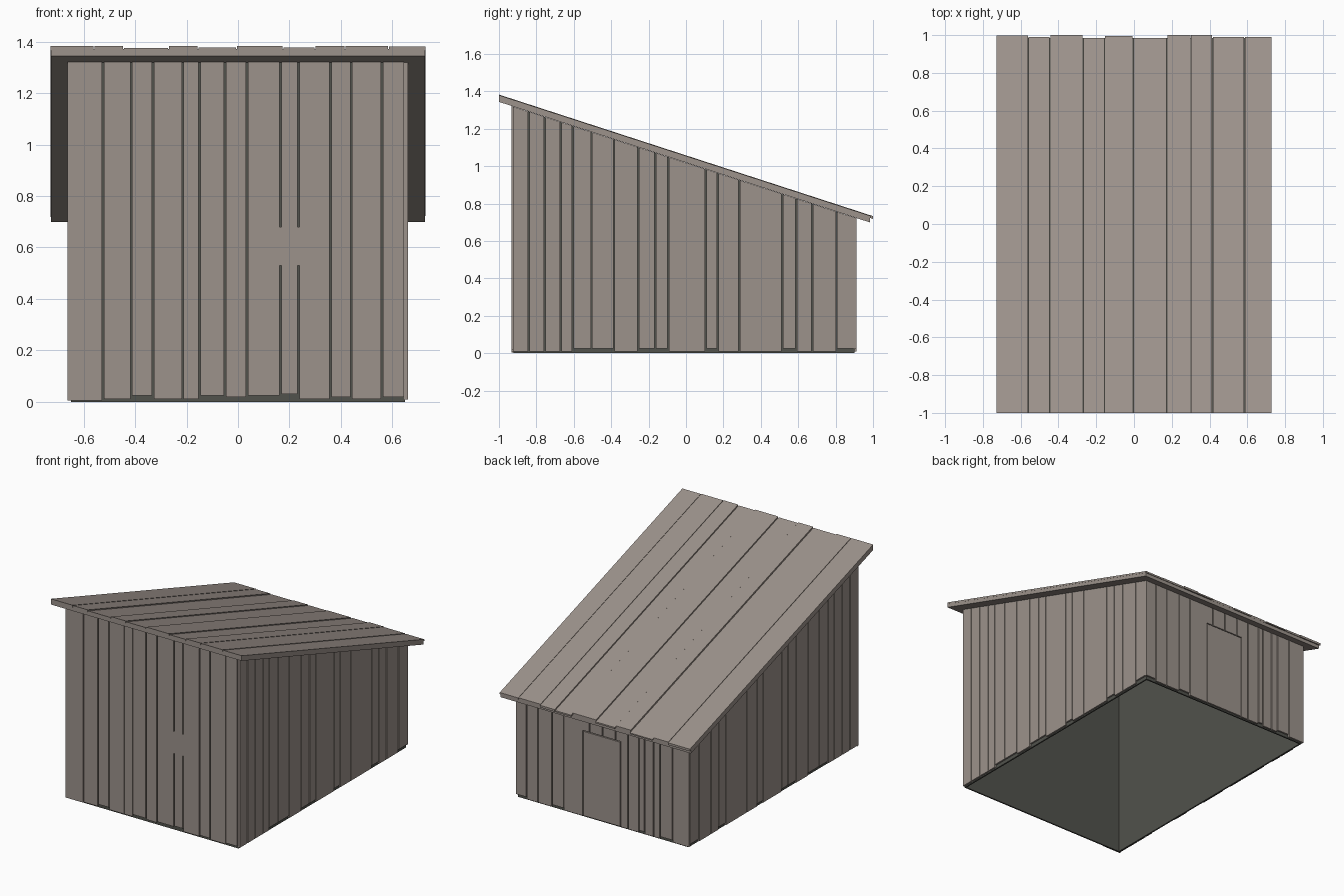
import bpy
import bmesh

cube = bpy.data.objects.get("Cube")
if cube:
    bpy.data.objects.remove(cube, do_unlink=True)


def material(name, rgb):
    m = bpy.data.materials.new(name)
    m.use_nodes = True
    m.diffuse_color = (*rgb, 1)
    m.node_tree.nodes["Principled BSDF"].inputs["Base Color"].default_value = (*rgb, 1)
    return m


WOOD = material("weathered wood", (0.335, 0.29, 0.26))
DARK = material("dark lining", (0.082, 0.084, 0.072))
WALL_GAP = 0.007
ROOF_GAP = 0.004


def under(y):
    """Height of the roof underside."""
    return 1.344 - 0.325 * (y + 1)


def roof_level(offset):
    return lambda y: under(y) + offset


def board(bm, x0, x1, y0, y1, low, high):
    """Box whose bottom and top follow a height or a slope."""
    def height(h, y):
        return h(y) if callable(h) else h
    corners = [(x0, y0), (x1, y0), (x1, y1), (x0, y1)]
    bottom = [bm.verts.new((x, y, height(low, y))) for x, y in corners]
    top = [bm.verts.new((x, y, height(high, y))) for x, y in corners]
    bm.faces.new(bottom[::-1])
    bm.faces.new(top)
    for i in range(4):
        j = (i + 1) % 4
        bm.faces.new((bottom[i], bottom[j], top[j], top[i]))


def build(name, mat, boards):
    bm = bmesh.new()
    for b in boards:
        board(bm, *b)
    mesh = bpy.data.meshes.new(name)
    bm.to_mesh(mesh)
    bm.free()
    mesh.materials.append(mat)
    obj = bpy.data.objects.new(name, mesh)
    bpy.context.collection.objects.link(obj)


def spans(seams, gap=WALL_GAP):
    """Neighbouring seam pairs, pulled in by the gap except at the ends."""
    last = len(seams) - 2
    for i, (a, b) in enumerate(zip(seams, seams[1:])):
        yield a + (gap / 2 if i else 0), b - (gap / 2 if i < last else 0)


# Hollow dark lining, open at the bottom, seen through the gaps and from below
top = roof_level(-0.001)
build("inner_lining", DARK, [
    (-0.65, 0.65, -0.923, -0.913, 0, top),
    (-0.65, 0.65, 0.89, 0.9, 0, top),
    (-0.65, -0.64, -0.913, 0.89, 0, top),
    (0.64, 0.65, -0.913, 0.89, 0, top),
    (-0.64, 0.64, -0.913, 0.89, roof_level(-0.01), top),
])

# Front wall, with two seams closed by a short filler
seams = [-0.663, -0.525, -0.415, -0.33, -0.215, -0.15, -0.05, 0.035,
         0.165, 0.235, 0.36, 0.44, 0.56, 0.645]
feet = [5, 10, 25, 10, 10, 25, 18, 25, 30, 10, 18, 10, 18]
build("front_wall", WOOD, [(a, b, -0.933, -0.918, f / 1000, top)
                           for (a, b), f in zip(spans(seams), feet)])
build("front_filler", WOOD, [(x - WALL_GAP / 2, x + WALL_GAP / 2, -0.933, -0.918, 0.53, 0.68)
                             for x in (0.165, 0.235)])

# Side walls
seams = [-0.924, -0.84, -0.755, -0.67, -0.605, -0.505, -0.385, -0.255, -0.165,
         -0.095, 0.105, 0.17, 0.285, 0.515, 0.59, 0.675, 0.805, 0.903]
raised = {4, 5, 7, 8, 10, 13, 16}
for name, x0, x1, start in (("left_wall", 0.646, 0.661, -0.924),
                            ("right_wall", -0.663, -0.646, -0.917)):
    build(name, WOOD, [(x0, x1, max(a, start), b, 0.025 if i in raised else 0.008, top)
                       for i, (a, b) in enumerate(spans(seams))])

# Back wall, full planks on both sides of the door and short ones above it
right = [-0.66, -0.536, -0.44, -0.39, -0.32, -0.28, -0.194, -0.14]
left = [0.15, 0.295, 0.385, 0.49, 0.58, 0.66]
above = [-0.14, -0.1, 0, 0.1, 0.15]
planks = []
for row in (right, left):
    planks += [(a, b, 0.896, 0.911, 0.022 if i % 3 == 1 else 0.008, top)
               for i, (a, b) in enumerate(spans(row))]
planks += [(a, b, 0.896, 0.911, 0.597, top) for a, b in spans(above)]
build("back_wall", WOOD, planks)
build("door", WOOD, [(-0.136, 0.146, 0.896, 0.911, 0.01, 0.591)])

# Roof: deck, dark lining and top planks of uneven length and height
build("roof_deck", WOOD, [(-0.727, 0.727, -1, 0.984, under, roof_level(0.025))])
build("roof_lining", DARK, [(-0.724, 0.724, -0.998, 0.982, roof_level(0.02), roof_level(0.027))])
seams = [-0.728, -0.56, -0.445, -0.27, -0.155, -0.005, 0.175, 0.3, 0.415, 0.585, 0.728]
ends = [0.997, 0.99, 1, 0.985, 0.995, 0.985, 1, 1, 0.99, 0.99]
lifts = [39, 38, 32, 39, 34, 39, 34, 39, 38, 36]
build("roof_planks", WOOD, [(a, b, -1, e, roof_level(0.024), roof_level(t / 1000))
                            for (a, b), e, t in zip(spans(seams, ROOF_GAP), ends, lifts)])
